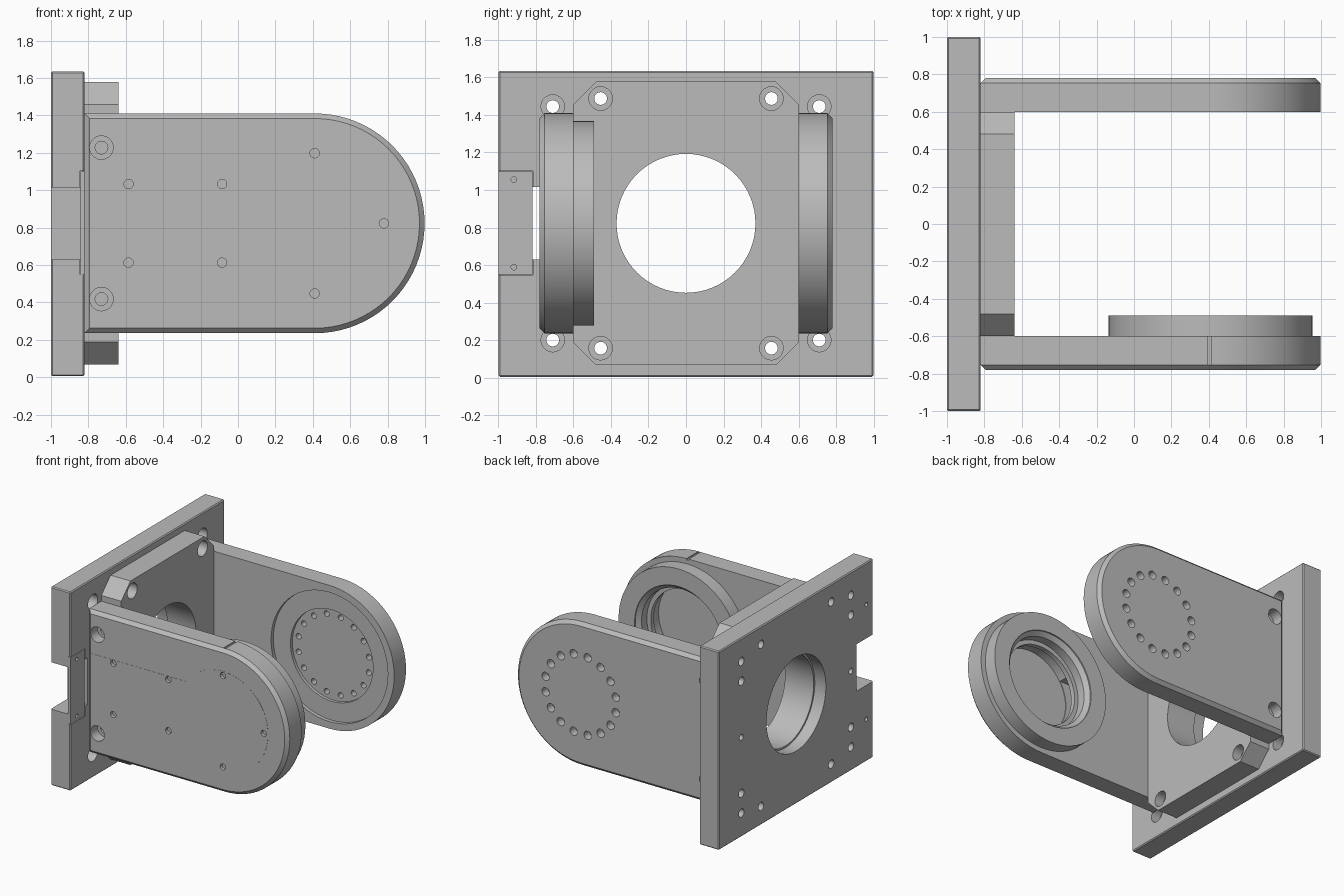
import bpy, bmesh, math

cube = bpy.data.objects.get("Cube")
if cube:
    bpy.data.objects.remove(cube, do_unlink=True)

grey = bpy.data.materials.new("machined grey")
grey.use_nodes = True
COLOR = (0.5, 0.5, 0.5, 1)
grey.diffuse_color = COLOR
grey.node_tree.nodes["Principled BSDF"].inputs["Base Color"].default_value = COLOR

MID = 0.8225    # height of the main axis
ARM_X = 0.41    # centre of the rounded arm ends
ARM_R = 0.5875


def loft(name, axis, loops):
    """Solid through matching loops; each is (points (u, z), position along axis)."""
    bm = bmesh.new()
    rings = []
    for pts, t in loops:
        rings.append([bm.verts.new((t, u, z) if axis == "x" else (u, t, z)) for u, z in pts])
    n = len(rings[0])
    for a, b in zip(rings, rings[1:]):
        for i in range(n):
            j = (i + 1) % n
            bm.faces.new((a[i], a[j], b[j], b[i]))
    bm.faces.new(rings[0])
    bm.faces.new(rings[-1])
    bmesh.ops.recalc_face_normals(bm, faces=bm.faces)
    mesh = bpy.data.meshes.new(name)
    bm.to_mesh(mesh)
    bm.free()
    mesh.materials.append(grey)
    obj = bpy.data.objects.new(name, mesh)
    bpy.context.collection.objects.link(obj)
    return obj


def circle(u, z, r, n):
    return [(u + r * math.cos(math.tau * i / n), z + r * math.sin(math.tau * i / n)) for i in range(n)]


def turned(name, axis, u, z, profile, n=20):
    """Turned solid from (radius, position) pairs."""
    return loft(name, axis, [(circle(u, z, r, n), t) for r, t in profile])


def box(name, x0, x1, y0, y1, z0, z1):
    return loft(name, "x", [([(y0, z0), (y1, z0), (y1, z1), (y0, z1)], x) for x in (x0, x1)])


def bake(obj):
    dg = bpy.context.evaluated_depsgraph_get()
    mesh = bpy.data.meshes.new_from_object(obj.evaluated_get(dg))
    obj.modifiers.clear()
    obj.data = mesh


def cut(obj, cutters, keep=False):
    for c in cutters:
        c.hide_render = True
        m = obj.modifiers.new("cut", "BOOLEAN")
        m.operation, m.solver, m.object = "DIFFERENCE", "EXACT", c
    bake(obj)
    if not keep:
        for c in cutters:
            bpy.data.objects.remove(c, do_unlink=True)


def bevel(obj, width):
    m = obj.modifiers.new("bevel", "BEVEL")
    m.width, m.segments = width, 1
    bake(obj)


def screw_hole(axis, u, z, face, step, end, r=0.034, head=0.063):
    """Counterbored hole: wide from face to step, narrow on to end."""
    out = face + math.copysign(0.02, face - end)
    return turned("cutter", axis, u, z, [(head, out), (head, step), (r, step), (r, end)])


def plain_hole(axis, u, z, a, b, r):
    return turned("cutter", axis, u, z, [(r, a), (r, b)])


# Mounting plate with cable notch and screw holes
plate = box("mounting_plate", -1, -0.82, -1, 1, 0.005, 1.635)
bevel(plate, 0.008)
holes = [box("cutter", -1.1, -0.7, -1.1, -0.78, 0.63, 1.015),
         box("cutter", -0.845, -0.7, -1.1, -0.815, 0.548, 1.102),
         turned("cutter", "x", 0, MID, [(0.385, -1.05), (0.385, -0.9), (0.37, -0.9), (0.37, -0.7)], 64)]
for s in (-1, 1):
    for k in (-1, 1):
        holes += [screw_hole("x", s * 0.71, MID + k * 0.622, -0.82, -0.9, -1.1),
                  plain_hole("x", s * 0.71, MID + k * 0.46, -1.1, -0.85, 0.034),
                  plain_hole("x", s * 0.455, MID + k * 0.665, -1.1, -0.7, 0.034)]
    holes.append(plain_hole("x", s * 0.71, MID, -1.1, -0.9, 0.024))
    holes.append(plain_hole("x", -0.91, MID + s * 0.47, -1.1, -0.92, 0.017))
cut(plate, holes)

# Small cover over the cable notch
cover = box("notch_cover", -0.843, -0.82, -0.998, -0.817, 0.55, 1.1)
cut(cover, [plain_hole("x", -0.917, MID + k * 0.233, -0.9, -0.7, 0.015) for k in (-1, 1)])

# Centre block with clipped corners and main bore
w, h, c = 0.6, 0.755, 0.12
octagon = [(sy * a, MID + sz * b) for sy, sz, first in ((1, 1, 0), (-1, 1, 1), (-1, -1, 0), (1, -1, 1))
           for a, b in (((w, h - c), (w - c, h)) if not first else ((w - c, h), (w, h - c)))]
block = loft("centre_block", "x", [(octagon, -0.82), (octagon, -0.64)])
holes = [turned("cutter", "x", 0, MID, [(0.37, -0.9), (0.37, -0.5)], 64)]
holes += [screw_hole("x", s * 0.455, MID + k * 0.665, -0.64, -0.72, -0.9)
          for s in (-1, 1) for k in (-1, 1)]
cut(block, holes)


# Arms with rounded ends and a chamfer on the outer face
def arm_outline(inset):
    r, x = ARM_R - inset, -0.82 + inset
    arc = [(ARM_X + r * math.sin(math.pi * i / 40), MID - r * math.cos(math.pi * i / 40)) for i in range(41)]
    return [(x, MID - r)] + arc + [(x, MID + r)]


def make_arm(name, s):
    arm = loft(name, "y", [(arm_outline(0), s * 0.6), (arm_outline(0), s * 0.753),
                           (arm_outline(0.027), s * 0.78)])
    return arm, [screw_hole("y", -0.73, MID + k * 0.405, s * 0.78, s * 0.69, s * 0.58) for k in (-1, 1)]


# Back arm: stepped circular recess inside, ring of screw holes
back, holes = make_arm("back_arm", 1)
holes.append(turned("cutter", "y", ARM_X, MID,
                    [(0.53, 0.55), (0.53, 0.63), (0.375, 0.63), (0.375, 0.655)], 64))
for i in range(16):
    a = math.tau * (i + 0.5) / 16
    holes.append(screw_hole("y", ARM_X + 0.325 * math.cos(a), MID + 0.325 * math.sin(a),
                            0.78, 0.71, 0.6, 0.023, 0.034))
cut(back, holes)

# Front arm: bearing ring inside, closed stepped pocket and cable channel
front, holes = make_arm("front_arm", -1)
ring = turned("bearing_ring", "y", ARM_X, MID, [(0.545, -0.61), (0.545, -0.49)], 64)
pocket = turned("cutter", "y", ARM_X, MID,
                [(0.4, -0.45), (0.4, -0.5), (0.365, -0.53), (0.365, -0.6), (0.33, -0.6),
                 (0.33, -0.64), (0.35, -0.64), (0.35, -0.73)], 64)
cut(ring, [pocket], keep=True)
holes += [pocket, box("cutter", -0.7, 0.25, -0.725, -0.645, 0.63, 1.015),
          box("cutter", 0.395, 0.415, -0.753, -0.55, MID + ARM_R - 0.01, 1.5)]
cut(front, holes)

# Flush keyhole shaped cable cover on the front arm
half, rad = 0.237, 0.41
start = math.asin(half / rad)
key = [(-0.785, MID + half), (-0.785, MID - half), (-0.03, MID - half)]
for i in range(49):
    a = math.pi + start + (math.tau - 2 * start) * i / 48
    key.append((ARM_X + rad * math.cos(a), MID + rad * math.sin(a)))
key.append((-0.03, MID + half))
cable_cover = loft("cable_cover", "y", [(key, -0.775), (key, -0.7815)])
screws = [(x, k * 0.21) for x in (-0.585, -0.085) for k in (-1, 1)]
screws += [(ARM_X, 0.375), (ARM_X, -0.375), (0.78, 0)]
for part in (cable_cover, front):
    cut(part, [plain_hole("y", x, MID + dz, -0.85, -0.755, 0.025) for x, dz in screws])

# Smooth the round walls and keep edges sharp
parts = [plate, cover, block, back, front, ring, cable_cover]
bpy.ops.object.select_all(action="DESELECT")
for p in parts:
    p.select_set(True)
bpy.context.view_layer.objects.active = plate
bpy.ops.object.shade_smooth_by_angle(angle=math.radians(30))
